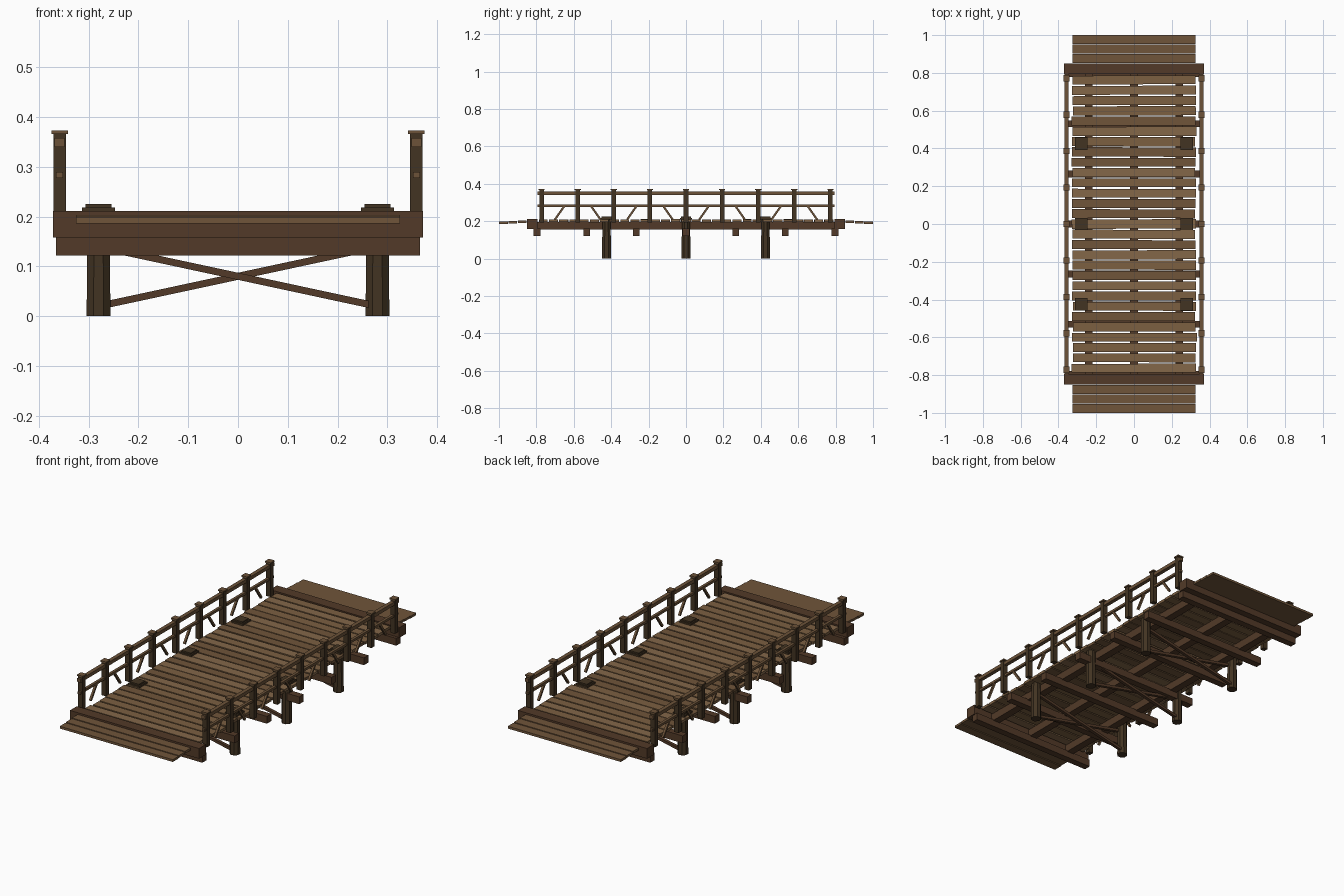
import bpy, bmesh, math, random
from mathutils import Matrix, Vector

if "Cube" in bpy.data.objects:
    bpy.data.objects.remove(bpy.data.objects["Cube"])

random.seed(7)


def mat(name, c):
    m = bpy.data.materials.new(name)
    m.diffuse_color = (*c, 1)
    m.use_nodes = True
    m.node_tree.nodes["Principled BSDF"].inputs["Base Color"].default_value = m.diffuse_color
    return m


DECK = [mat("deck_wood_%d" % i, c) for i, c in enumerate(
    [(0.20, 0.115, 0.053), (0.16, 0.09, 0.042), (0.23, 0.135, 0.066)])]
BEAM = mat("beam_wood", (0.085, 0.042, 0.021))
DARK = mat("dark_wood", (0.055, 0.034, 0.016))
RAIL = mat("rail_wood", (0.15, 0.085, 0.04))


def finish(bm, name, material):
    me = bpy.data.meshes.new(name)
    bm.to_mesh(me)
    bm.free()
    me.materials.append(material)
    ob = bpy.data.objects.new(name, me)
    bpy.context.collection.objects.link(ob)
    return ob


def box(name, c, s, material, rot=(0, 0, 0)):
    bm = bmesh.new()
    bmesh.ops.create_cube(bm, size=1)
    bm.transform(Matrix.Diagonal((*s, 1)))
    ob = finish(bm, name, material)
    ob.location = c
    ob.rotation_euler = rot
    return ob


def strut(name, a, b, w, h, material):
    # square bar running from a to b
    a, b = Vector(a), Vector(b)
    d = b - a
    ob = box(name, (a + b) / 2, (w, h, d.length), material)
    ob.rotation_euler = d.to_track_quat('Z', 'Y').to_euler()
    return ob


# deck planks, slightly uneven
N, START, END = 29, -0.79, 0.79
pitch = (END - START) / N
for i in range(N):
    r = random.uniform
    box("deck_plank", (r(-.003, .003), START + pitch * (i + .5), 0.2025 + r(-.001, .001)),
        (0.655 + r(-.008, .008), pitch - 0.007 + r(-.002, .002), 0.014),
        random.choice(DECK), (0, r(-.002, .002), r(-.005, .005)))

# stringers along the bridge
for x in (-0.24, 0, 0.24):
    box("stringer", (x, 0, 0.1755), (0.04, 1.6, 0.041), BEAM)

# cross beams under the stringers
for i in range(-3, 4):
    box("cross_beam", (0, i * 0.2655, 0.141), (0.73, 0.036, 0.038), BEAM)

# end sills and approach planks
for s in (-1, 1):
    box("end_sill", (0, s * 0.822, 0.1845), (0.742, 0.056, 0.053), BEAM)
    for k in range(4):
        box("approach_plank", (0, s * (0.976 - 0.05 * k), 0.192 + 0.0025 * k),
            (0.65, 0.047, 0.012), DECK[1])

# piles with two-step caps, and cross braces between them
for y in (-0.425, 0, 0.425):
    for x in (-0.28, 0.28):
        bm = bmesh.new()
        bmesh.ops.create_cone(bm, cap_ends=True, segments=8, radius1=0.026,
                              radius2=0.0235, depth=0.212)
        bm.transform(Matrix.Translation((x, y, 0.106)) @ Matrix.Rotation(math.pi / 8, 4, 'Z'))
        finish(bm, "pile", DARK)
        box("pile_cap_base", (x, y, 0.2135), (0.066, 0.066, 0.009), DARK)
        box("pile_cap_top", (x, y, 0.221), (0.052, 0.052, 0.008), DARK)
    for s in (-1, 1):
        strut("cross_brace", (-s * 0.27, y + s * 0.008, 0.022),
              (s * 0.27, y + s * 0.008, 0.138), 0.016, 0.014, BEAM)

# railings on both sides
STEP = 0.193
for s in (-1, 1):
    x = s * 0.358
    for i in range(9):
        y = (i - 4) * STEP
        box("rail_post", (x, y, 0.279), (0.025, 0.025, 0.174), DARK)
        box("rail_post_cap", (x, y, 0.369), (0.033, 0.033, 0.007), RAIL)
    box("top_rail", (x, 0, 0.349), (0.02, 1.59, 0.018), RAIL)
    box("middle_rail", (x, 0, 0.283), (0.014, 1.59, 0.012), RAIL)
    # short slanted struts, alternating from bay to bay
    for i in range(8):
        y = (i - 3.5) * STEP
        d = 0.026 if i % 2 == 0 else -0.026
        strut("rail_brace", (x, y - d, 0.208), (x, y + d, 0.282), 0.011, 0.011, RAIL)
